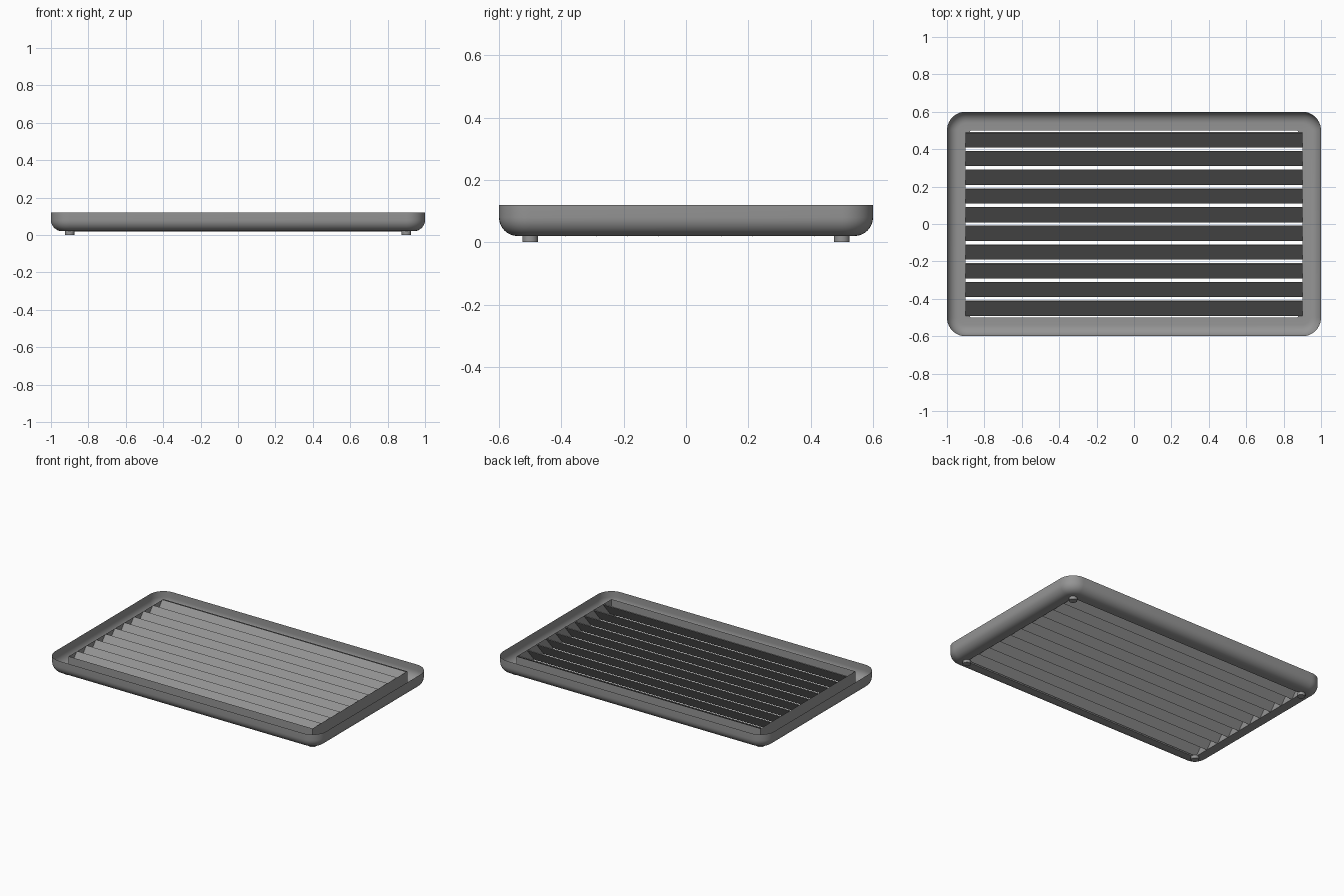
import bpy, bmesh, math

if "Cube" in bpy.data.objects:
    bpy.data.objects.remove(bpy.data.objects["Cube"])

HX, HY, R = 0.9, 0.5, 0.1      # opening half sizes and plan corner radius
RIM_Z, FLOOR_Z, FILLET = 0.12, 0.02, 0.06
WALL_Z = 0.113
CORNER, STEPS = 10, 8

mat = bpy.data.materials.new("dark_grey")
mat.diffuse_color = (0.3, 0.3, 0.3, 1)
mat.use_nodes = True
mat.node_tree.nodes["Principled BSDF"].inputs["Base Color"].default_value = mat.diffuse_color


def ring(bm, radius, z):
    """Rounded rectangle loop around the opening."""
    verts = []
    for q, (sx, sy) in enumerate([(1, 1), (-1, 1), (-1, -1), (1, -1)]):
        for i in range(CORNER + 1):
            a = math.pi / 2 * (q + i / CORNER)
            verts.append(bm.verts.new((sx * HX + radius * math.cos(a),
                                       sy * HY + radius * math.sin(a), z)))
    return verts


# Tray shell: upright rim, rounded lower edge, narrow floor, inner upright wall
profile = [(R, RIM_Z)]
for s in range(STEPS + 1):
    a = math.pi / 2 * s / STEPS
    profile.append((R - FILLET * (1 - math.cos(a)),
                    FLOOR_Z + FILLET * (1 - math.sin(a))))
profile += [(0, FLOOR_Z), (0, WALL_Z)]

bm = bmesh.new()
rings = [ring(bm, r, z) for r, z in profile]
n = len(rings[0])
for upper, lower in zip(rings, rings[1:]):
    for i in range(n):
        j = (i + 1) % n
        bm.faces.new((upper[i], lower[i], lower[j], upper[j]))
bmesh.ops.remove_doubles(bm, verts=bm.verts, dist=1e-5)
bmesh.ops.dissolve_degenerate(bm, edges=bm.edges, dist=1e-6)
mesh = bpy.data.meshes.new("tray_shell")
bm.to_mesh(mesh)
bm.free()
tray = bpy.data.objects.new("tray_shell", mesh)
bpy.context.collection.objects.link(tray)
tray.select_set(True)
bpy.context.view_layer.objects.active = tray
bpy.ops.object.shade_smooth_by_angle()

# Tilted louvre slats, rising towards the back
for i in range(10):
    bpy.ops.mesh.primitive_cube_add(size=1, location=(0, -0.45 + 0.1 * i, 0.067),
                                    rotation=(math.radians(50), 0, 0))
    slat = bpy.context.object
    slat.name = f"slat_{i + 1}"
    slat.scale = (2 * HX, 0.122, 0.005)

# Small round feet under the opening corners
for sx in (-1, 1):
    for sy in (-1, 1):
        bpy.ops.mesh.primitive_cylinder_add(vertices=16, radius=0.025, depth=0.02,
                                            location=(sx * HX, sy * HY, 0.01))
        bpy.context.object.name = "foot"
        bpy.ops.object.shade_smooth_by_angle()

for ob in bpy.context.collection.objects:
    ob.data.materials.append(mat)
